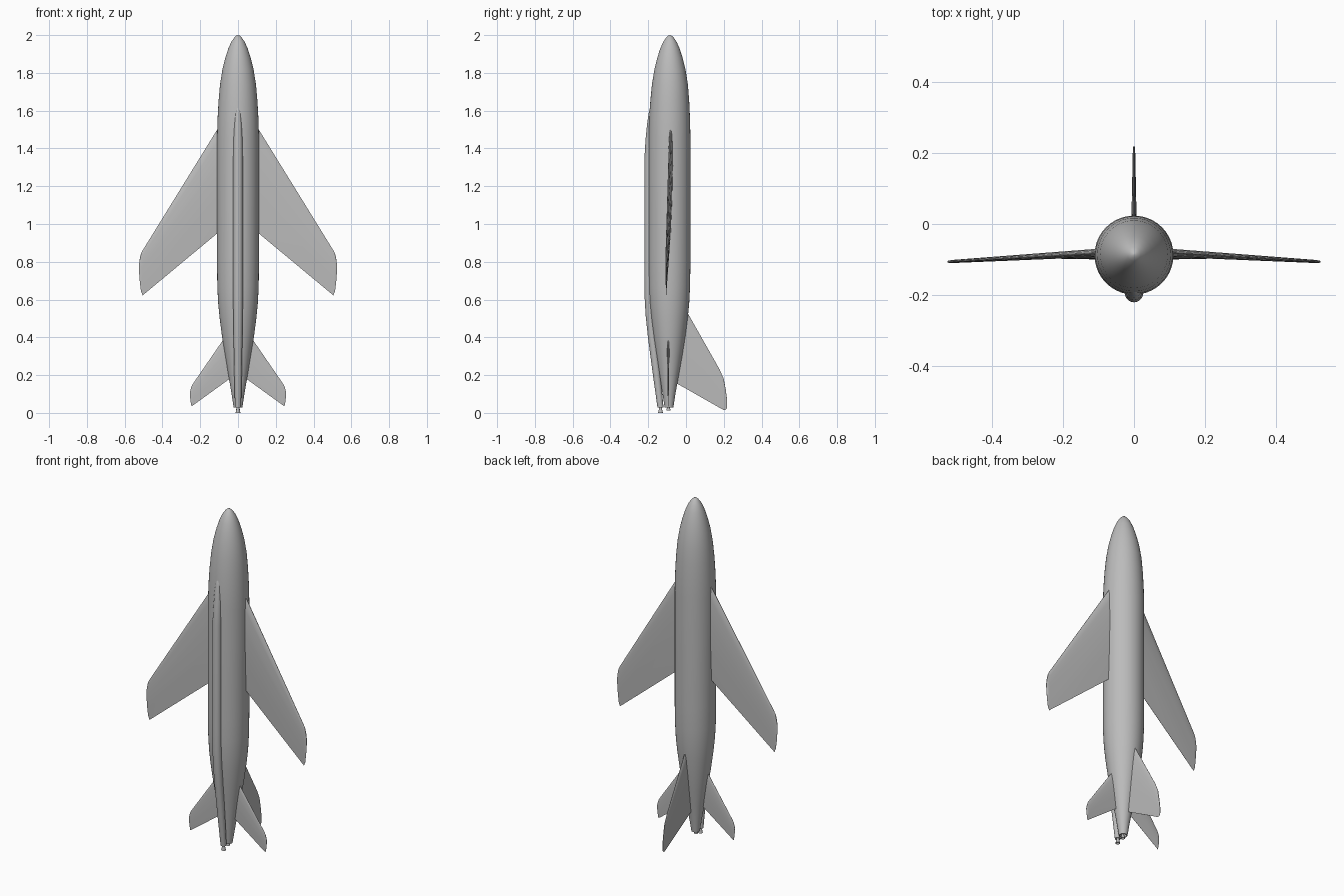
import bpy, bmesh, math
from mathutils import Vector

grey = bpy.data.materials.new("airframe grey")
grey.diffuse_color = (0.5, 0.5, 0.5, 1)


def loft(name, rings, angle=30):
    """Skin a list of equal-length point rings and close both ends."""
    bm = bmesh.new()
    loops = [[bm.verts.new(p) for p in r] for r in rings]
    n = len(loops[0])
    for a, b in zip(loops, loops[1:]):
        for i in range(n):
            j = (i + 1) % n
            bm.faces.new((a[i], a[j], b[j], b[i]))
    bm.faces.new(loops[0])
    bm.faces.new(loops[-1])
    bmesh.ops.recalc_face_normals(bm, faces=bm.faces)
    me = bpy.data.meshes.new(name)
    bm.to_mesh(me)
    bm.free()
    me.materials.append(grey)
    ob = bpy.data.objects.new(name, me)
    bpy.context.collection.objects.link(ob)
    bpy.ops.object.select_all(action='DESELECT')
    ob.select_set(True)
    bpy.context.view_layer.objects.active = ob
    bpy.ops.object.shade_smooth_by_angle(angle=math.radians(angle))
    return ob


def tube(name, sections, sides):
    """Round body from (z, centre y, radius) sections."""
    rings = []
    for z, yc, r in sections:
        rings.append([(r * math.cos(2 * math.pi * i / sides),
                       yc + r * math.sin(2 * math.pi * i / sides), z)
                      for i in range(sides)])
    return loft(name, rings)


# Half thickness along the chord: (fraction from leading edge, share of maximum)
FOIL = [(0, 0.12), (0.03, 0.5), (0.12, 0.8), (0.35, 1), (0.65, 0.7), (1, 0.06)]


def blade(name, stations, place):
    """Flying surface from (span, leading z, trailing z, offset, half thickness)."""
    rings = []
    for s, le, te, off, t in stations:
        side = [(le + (te - le) * f, t * h) for f, h in FOIL]
        ring = [place(s, off + h, z) for z, h in side]
        ring += [place(s, off - h, z) for z, h in reversed(side)]
        rings.append(ring)
    return loft(name, rings, 25)


# Fuselage with hollow tail pipe
tube("fuselage", [
    (0.07, -0.090, 0.014), (0.028, -0.090, 0.017), (0.028, -0.090, 0.023),
    (0.10, -0.090, 0.034), (0.20, -0.089, 0.051), (0.30, -0.088, 0.068),
    (0.40, -0.088, 0.084), (0.50, -0.088, 0.097), (0.58, -0.088, 0.105),
    (0.67, -0.088, 0.1095), (0.80, -0.0875, 0.111), (1.45, -0.0875, 0.111),
    (1.55, -0.087, 0.1085), (1.65, -0.086, 0.103), (1.74, -0.085, 0.095),
    (1.82, -0.085, 0.082), (1.88, -0.085, 0.067), (1.93, -0.085, 0.051),
    (1.965, -0.085, 0.035), (1.988, -0.085, 0.019), (1.997, -0.085, 0.009),
    (2.0, -0.085, 0.001)], 40)

# Spine fairing running along the front face
tube("spine_fairing", [
    (0.028, -0.135, 0.016), (0.20, -0.155, 0.020), (0.40, -0.178, 0.0235),
    (0.52, -0.189, 0.025), (0.62, -0.194, 0.0255), (0.75, -0.1945, 0.0255),
    (1.35, -0.1945, 0.0255), (1.45, -0.190, 0.024), (1.53, -0.185, 0.021),
    (1.59, -0.181, 0.016), (1.615, -0.180, 0.011), (1.63, -0.180, 0.003)], 20)

# Small exhaust bells
tube("main_nozzle", [(0.07, -0.093, 0.007), (0.03, -0.093, 0.007),
                     (0.012, -0.093, 0.012), (0.012, -0.093, 0.009),
                     (0.028, -0.093, 0.005)], 16)
tube("fairing_nozzle", [(0.06, -0.135, 0.008), (0.022, -0.135, 0.008),
                        (0.0, -0.135, 0.013), (0.0, -0.135, 0.010),
                        (0.02, -0.135, 0.005)], 16)

WING = [(0.05, 1.597, 1.000, -0.078, 0.0125), (0.505, 0.860, 0.622, -0.105, 0.0045),
        (0.514, 0.843, 0.645, -0.1055, 0.004), (0.520, 0.815, 0.695, -0.106, 0.0035),
        (0.524, 0.785, 0.750, -0.106, 0.002)]
TAIL = [(0.02, 0.472, 0.198, -0.094, 0.007), (0.238, 0.155, 0.040, -0.094, 0.003),
        (0.246, 0.140, 0.035, -0.094, 0.003), (0.251, 0.125, 0.060, -0.094, 0.0025),
        (0.254, 0.110, 0.085, -0.094, 0.0015)]
FIN = [(-0.07, 0.668, 0.168, 0, 0.009), (0.178, 0.230, 0.027, 0, 0.004),
       (0.200, 0.180, 0.015, 0, 0.0035), (0.211, 0.120, 0.017, 0, 0.003),
       (0.218, 0.065, 0.027, 0, 0.002)]

# Swept wings and tailplanes on both sides
for label, sx in (("left", -1), ("right", 1)):
    def put(s, o, z, sx=sx):
        return Vector((sx * s, o, z))
    blade(label + "_wing", WING, put)
    blade(label + "_tailplane", TAIL, put)

# Upright tail fin on the back
blade("tail_fin", FIN, lambda s, o, z: Vector((o, s, z)))
